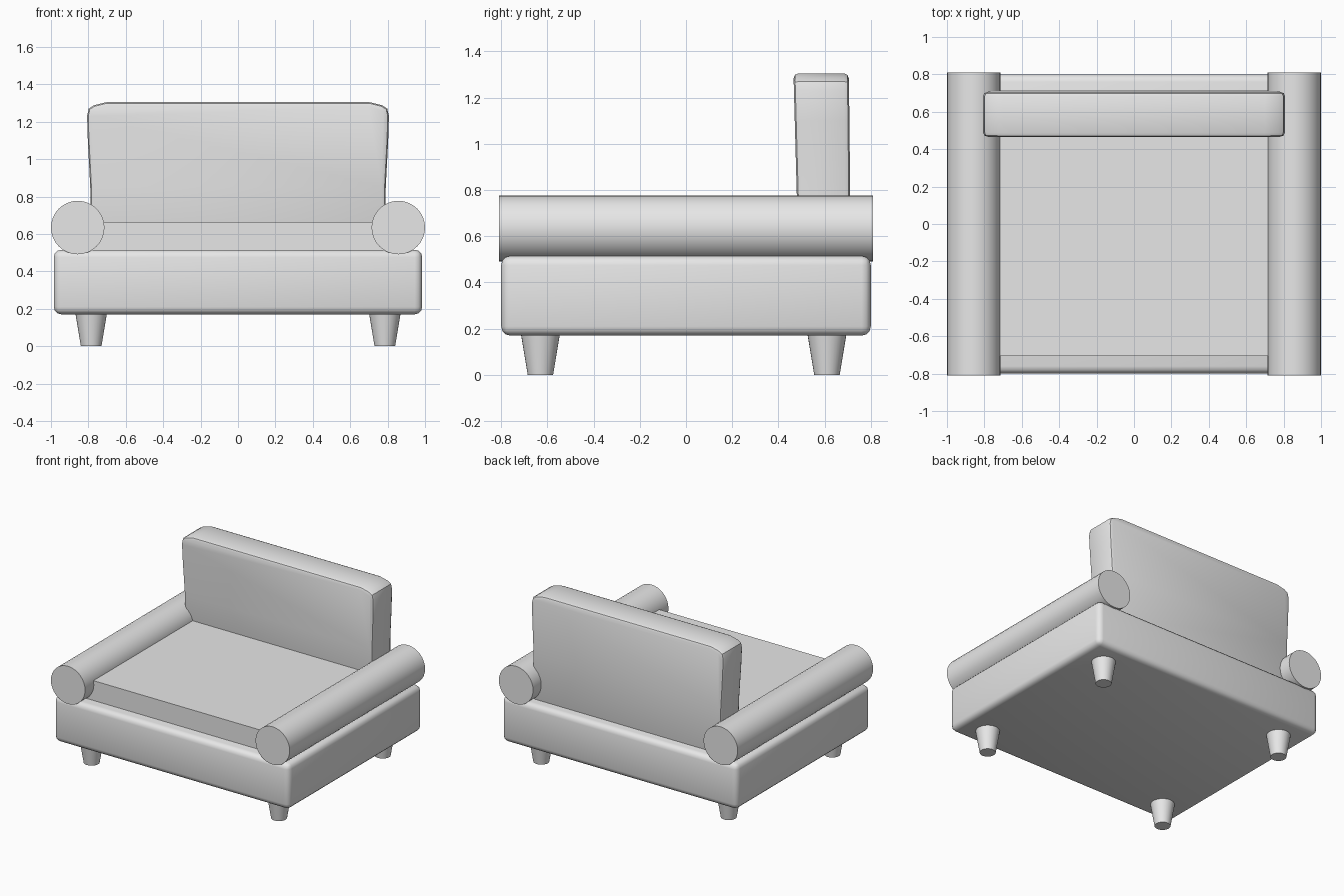
import bpy, bmesh, math

if "Cube" in bpy.data.objects:
    bpy.data.objects.remove(bpy.data.objects["Cube"])

grey = bpy.data.materials.new("plain grey")
grey.diffuse_color = (0.8, 0.8, 0.8, 1)
grey.use_nodes = True
grey.node_tree.nodes["Principled BSDF"].inputs["Base Color"].default_value = grey.diffuse_color


def finish(obj, name, angle=35):
    obj.name = name
    obj.data.materials.append(grey)
    bpy.ops.object.select_all(action='DESELECT')
    obj.select_set(True)
    bpy.context.view_layer.objects.active = obj
    bpy.ops.object.shade_smooth_by_angle(angle=math.radians(angle))
    return obj


def box(name, lo, hi, bevel=0.0, segments=3):
    """Axis-aligned box with optional rounded edges."""
    bpy.ops.mesh.primitive_cube_add(size=1)
    obj = bpy.context.object
    for v in obj.data.vertices:
        v.co = [lo[i] if v.co[i] < 0 else hi[i] for i in range(3)]
    if bevel:
        bm = bmesh.new()
        bm.from_mesh(obj.data)
        bmesh.ops.bevel(bm, geom=bm.edges[:], offset=bevel, segments=segments,
                        profile=0.5, affect='EDGES')
        bm.to_mesh(obj.data)
        bm.free()
    return finish(obj, name)


# Upholstered base
box("base", (-0.985, -0.80, 0.17), (0.985, 0.80, 0.515), 0.04)

# Seat cushion, ending inside the backrest
box("seat", (-0.80, -0.705, 0.48), (0.80, 0.60, 0.665))

# Backrest: rounded slab with wide top corners, slightly tapered and leaning
bm = bmesh.new()
outline = [(-0.785, 0.48), (0.785, 0.48), (0.79, 0.85), (0.803, 1.10), (0.807, 1.23),
           (0.798, 1.27), (0.77, 1.288), (0.70, 1.305)]
outline += [(-x, z) for x, z in reversed(outline[2:])]
face = bm.faces.new([bm.verts.new((x, 0.465, z)) for x, z in outline])
ext = bmesh.ops.extrude_face_region(bm, geom=[face])
for v in ext["geom"]:
    if isinstance(v, bmesh.types.BMVert):
        v.co.y = 0.705
bmesh.ops.recalc_face_normals(bm, faces=bm.faces[:])
rims = [e for e in bm.edges if abs(e.verts[0].co.y - e.verts[1].co.y) < 0.01]
bmesh.ops.bevel(bm, geom=rims, offset=0.022, segments=2, profile=0.5, affect='EDGES')
for v in bm.verts:
    v.co.y += 0.022 * (1.305 - v.co.z) / 0.8 * (1.0 if v.co.y < 0.58 else 0.4)
mesh = bpy.data.meshes.new("backrest")
bm.to_mesh(mesh)
bm.free()
back = bpy.data.objects.new("backrest", mesh)
bpy.context.collection.objects.link(back)
finish(back, "backrest")

for side, word in ((-1, "left"), (1, "right")):
    # Round arm bolsters
    bpy.ops.mesh.primitive_cylinder_add(vertices=32, radius=0.143, depth=1.62,
                                        location=(side * 0.857, 0, 0.634),
                                        rotation=(math.pi / 2, 0, 0))
    finish(bpy.context.object, word + "_arm")
    # Tapered feet
    for y, end in ((-0.63, "front"), (0.61, "back")):
        bpy.ops.mesh.primitive_cone_add(vertices=32, radius1=0.055, radius2=0.085,
                                        depth=0.18, location=(side * 0.785, y, 0.09))
        finish(bpy.context.object, f"{end}_{word}_leg")
